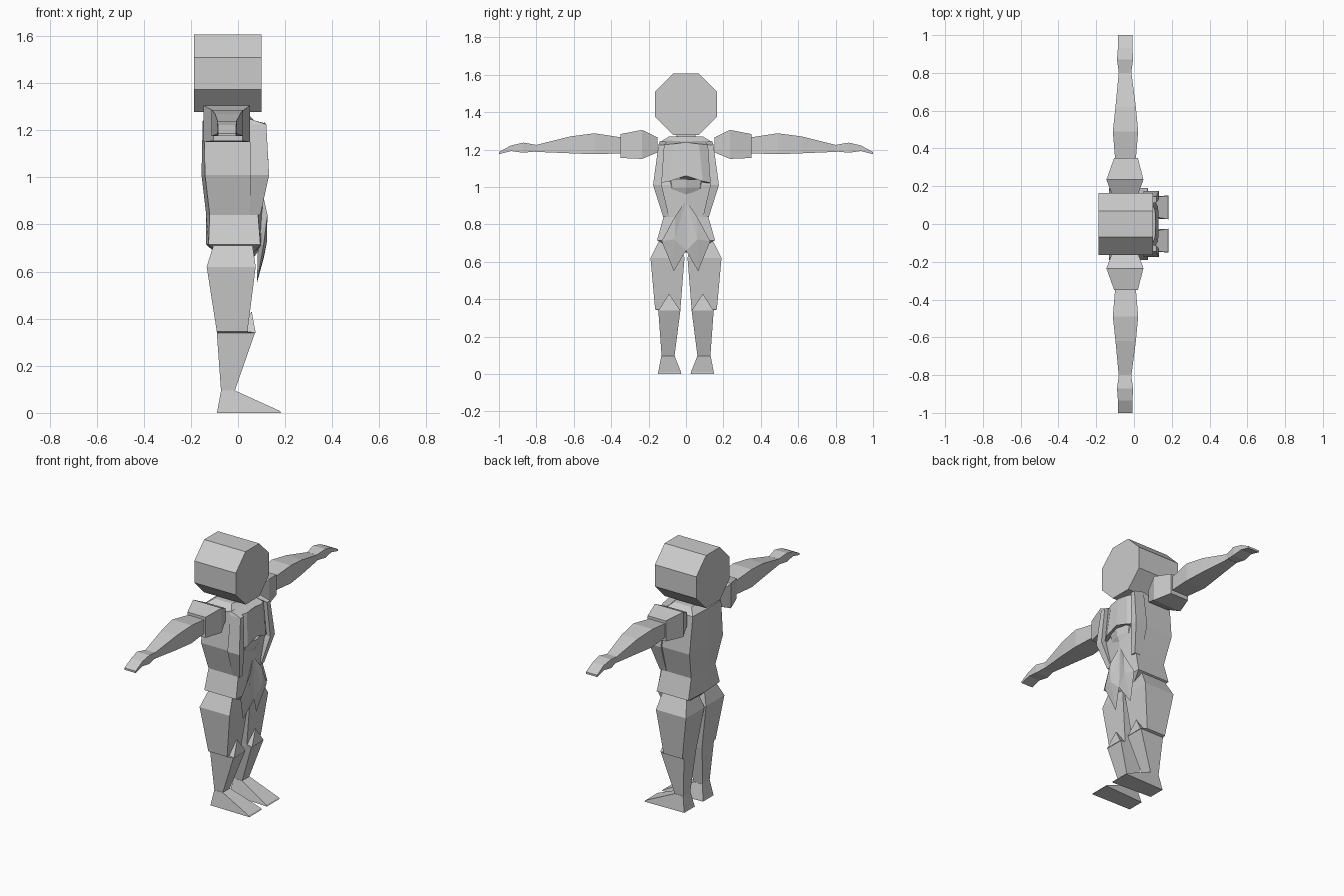
import bpy, bmesh
from math import sin, cos, pi


def make(name, build, mirror=False):
    bm = bmesh.new()
    build(bm)
    bmesh.ops.recalc_face_normals(bm, faces=bm.faces)
    me = bpy.data.meshes.new(name)
    bm.to_mesh(me)
    bm.free()
    ob = bpy.data.objects.new(name, me)
    bpy.context.collection.objects.link(ob)
    if mirror:
        m = ob.modifiers.new("Mirror", 'MIRROR')
        m.use_axis = (False, True, False)
        m.use_clip = m.use_mirror_merge = False
    return ob


def loft(name, rings, mirror=False):
    """Skin a list of equal-length point rings and cap both ends."""
    def build(bm):
        vs = [[bm.verts.new(p) for p in r] for r in rings]
        n = len(vs[0])
        for a, b in zip(vs, vs[1:]):
            for i in range(n):
                j = (i + 1) % n
                bm.faces.new((a[i], a[j], b[j], b[i]))
        bm.faces.new(vs[0])
        bm.faces.new(vs[-1])
    return make(name, build, mirror)


def level(z, x0, x1, y0, y1):
    return [(x0, y0, z), (x1, y0, z), (x1, y1, z), (x0, y1, z)]


def slice_y(y, x0, x1, z0, z1):
    return [(x0, y, z0), (x1, y, z0), (x1, y, z1), (x0, y, z1)]


def ridge(z, x0, x1, w, back=0.015, front=0.02):
    return [(x0, -w, z), (x0 - back, 0, z), (x0, w, z),
            (x1, w, z), (x1 + front, 0, z), (x1, -w, z)]


# Head: eight-sided drum lying along x
def octagon(x):
    a, b = 0.165, 0.068
    return [(x, y, 1.442 + z) for y, z in
            [(a, b), (b, a), (-b, a), (-a, b), (-a, -b), (-b, -a), (b, -a), (a, -b)]]


loft("head", [octagon(-0.187), octagon(0.1)])
loft("neck", [level(1.22, -0.1, 0.0, -0.05, 0.05), level(1.3, -0.1, 0.0, -0.05, 0.05)])

# Torso and hips
loft("torso", [ridge(0.84, -0.12, 0.085, 0.12), ridge(1.01, -0.14, 0.09, 0.165),
               ridge(1.24, -0.145, 0.05, 0.14, 0.005), ridge(1.27, -0.1, 0.02, 0.09)])
loft("hips", [ridge(0.65, -0.05, 0.04, 0.02), ridge(0.715, -0.125, 0.095, 0.155, 0.01, 0.01),
              ridge(0.84, -0.12, 0.085, 0.12)])

# Chest plate with raised side borders
loft("chest_plate", [
    [(0.1, -0.14, 1.02), (0.128, -0.09, 1.03), (0.13, 0, 1.06),
     (0.128, 0.09, 1.03), (0.1, 0.14, 1.02), (0.05, 0.12, 1.03), (0.05, -0.12, 1.03)],
    [(0.09, -0.125, 1.225), (0.112, -0.07, 1.23), (0.115, 0, 1.24),
     (0.112, 0.07, 1.23), (0.09, 0.125, 1.225), (0.04, 0.1, 1.25), (0.04, -0.1, 1.25)]])
loft("plate_border", [level(0.84, 0.05, 0.095, 0.09, 0.122),
                      level(1.01, 0.05, 0.132, 0.13, 0.176),
                      level(1.225, 0.05, 0.12, 0.115, 0.147),
                      level(1.245, 0.03, 0.06, 0.1, 0.14)], True)

# Rounded underside of the chest
loft("chest_underside", [
    [(0.05 + 0.08 * cos(t) * cos(i * pi / 4), 0.115 * cos(t) * sin(i * pi / 4),
      1.04 + 0.12 * sin(t)) for i in range(8)]
    for t in (0.0, -0.4, -0.8, -1.2, -1.5)])


# Hanging cloth: a folded kite each side of the middle
def cloth(bm):
    outline = [(0.105, 0, 0.93), (0.125, 0.06, 0.84), (0.108, 0.13, 0.71),
               (0.08, 0.065, 0.55), (0.11, 0, 0.66)]
    ctr = bm.verts.new((0.122, 0.06, 0.72))
    inner = bm.verts.new((0.085, 0.06, 0.72))
    vs = [bm.verts.new(p) for p in outline]
    for i in range(5):
        bm.faces.new((vs[i], vs[(i + 1) % 5], ctr))
        bm.faces.new((vs[(i + 1) % 5], vs[i], inner))


make("hanging_cloth", cloth, True)

# Legs, knee guards and feet
loft("leg", [level(0.09, -0.072, -0.015, 0.062, 0.13),
             level(0.34, -0.09, 0.072, 0.03, 0.148),
             level(0.345, -0.09, 0.04, 0.03, 0.165),
             level(0.62, -0.133, 0.075, 0.008, 0.19),
             level(0.71, -0.105, 0.062, 0.03, 0.145)], True)
loft("knee_guard", [[(0.075, 0.032, 0.34), (0.075, 0.147, 0.34), (0.058, 0.09, 0.43)],
                    [(0.035, 0.032, 0.34), (0.035, 0.147, 0.34), (0.05, 0.09, 0.42)]], True)
loft("foot", [[(-0.09, 0.04, 0), (0.183, 0.025, 0), (0.183, 0.15, 0), (-0.09, 0.145, 0)],
              [(-0.088, 0.042, 0.008), (0.178, 0.026, 0.008), (0.178, 0.149, 0.008), (-0.088, 0.144, 0.008)],
              level(0.095, -0.072, -0.013, 0.06, 0.132)], True)

# Arms: shoulder guard, forearm, hand
loft("shoulder_guard", [slice_y(0.152, -0.115, 0.02, 1.185, 1.265),
                        slice_y(0.235, -0.146, 0.05, 1.15, 1.305),
                        slice_y(0.35, -0.105, 0.02, 1.155, 1.283)], True)
loft("forearm", [slice_y(0.345, -0.1, 0.01, 1.18, 1.265),
                 slice_y(0.49, -0.112, 0.022, 1.175, 1.287),
                 slice_y(0.62, -0.098, 0.01, 1.18, 1.27),
                 slice_y(0.81, -0.08, -0.015, 1.188, 1.222)], True)
loft("hand", [slice_y(0.8, -0.08, -0.015, 1.19, 1.225),
              slice_y(0.87, -0.09, -0.005, 1.183, 1.237),
              slice_y(0.935, -0.085, -0.008, 1.192, 1.222),
              slice_y(1.0, -0.085, -0.008, 1.175, 1.187)], True)
